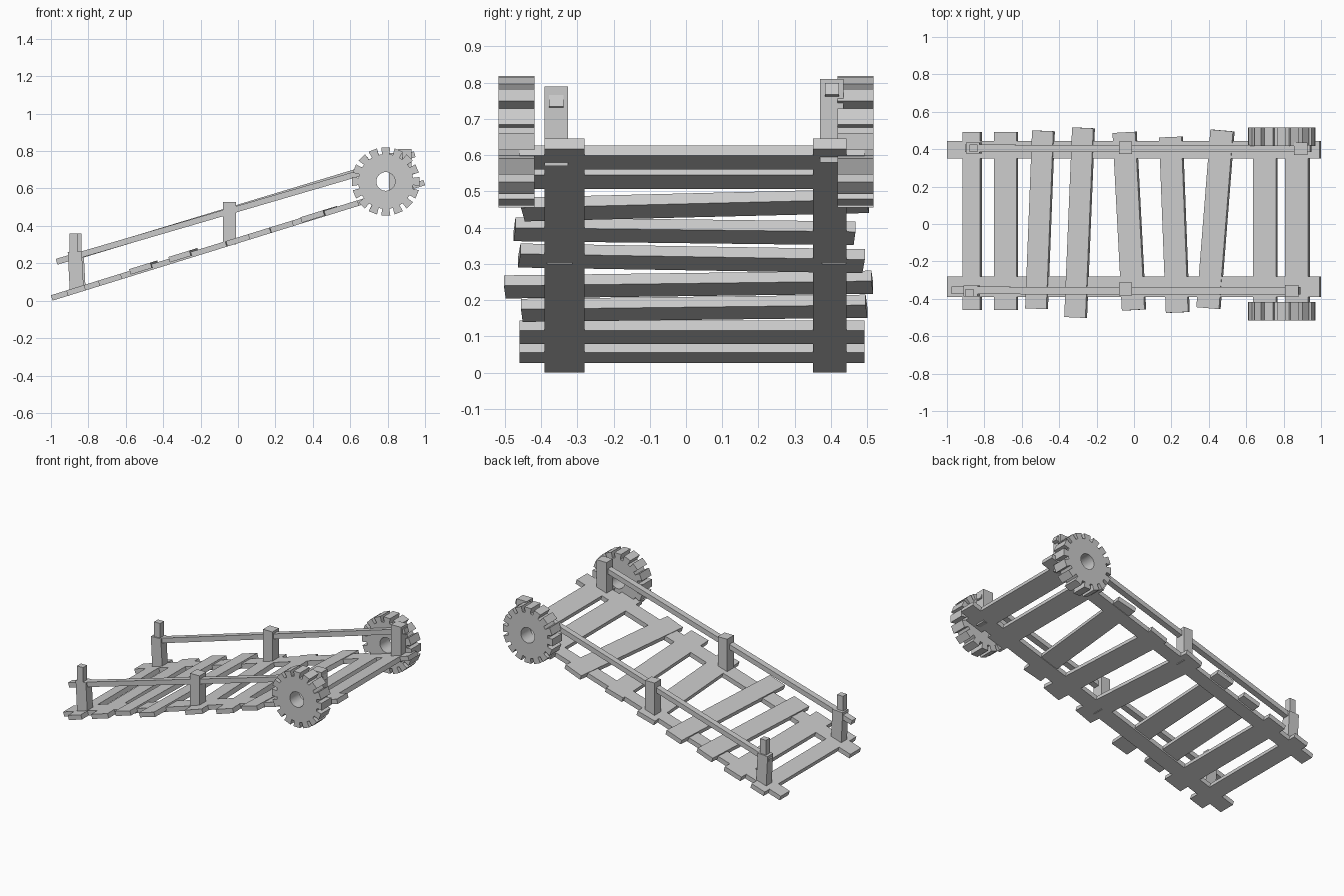
import bpy, bmesh
from math import sin, cos, tan, atan2, radians, pi, hypot
from mathutils import Matrix, Vector

if "Cube" in bpy.data.objects:
    bpy.data.objects.remove(bpy.data.objects["Cube"])

SLOPE = radians(17.2)
C = cos(SLOPE)
THICK = 0.03
TILT = Matrix.Rotation(-SLOPE, 4, 'Y')


def deck_z(x):
    return 0.323 + x * tan(SLOPE)


def finish(name, bm):
    bmesh.ops.recalc_face_normals(bm, faces=bm.faces)
    me = bpy.data.meshes.new(name)
    bm.to_mesh(me)
    bm.free()
    ob = bpy.data.objects.new(name, me)
    bpy.context.collection.objects.link(ob)
    return ob


def box(name, size, loc, rot=Matrix()):
    bm = bmesh.new()
    bmesh.ops.create_cube(bm, size=1, matrix=Matrix.Diagonal((*size, 1)))
    ob = finish(name, bm)
    ob.matrix_world = Matrix.Translation(loc) @ rot
    return ob


def post(name, x0, x1, y0, y1, z0, z1, lean=0):
    return box(name, (x1 - x0, y1 - y0, z1 - z0),
               ((x0 + x1) / 2, (y0 + y1) / 2, (z0 + z1) / 2),
               Matrix.Rotation(radians(lean), 4, 'Y'))


# Two long sloping beams
for name, y0, y1 in (("front_beam", -0.39, -0.28), ("back_beam", 0.35, 0.443)):
    box(name, (2.085, y1 - y0, THICK), (0, (y0 + y1) / 2, deck_z(0)), TILT)

# Crooked planks: x at back end, x at front end, back y, front y, width, lift
planks = [
    (-0.866, -0.866, 0.493, -0.459, 0.100, 0),
    (-0.684, -0.684, 0.493, -0.459, 0.125, 0),
    (-0.484, -0.521, 0.498, -0.453, 0.118, 0.01),
    (-0.270, -0.312, 0.514, -0.500, 0.118, 0.01),
    (-0.050, 0.000, 0.490, -0.460, 0.126, 0),
    (0.198, 0.234, 0.465, -0.473, 0.124, 0),
    (0.473, 0.398, 0.500, -0.450, 0.126, 0.004),
    (0.702, 0.702, 0.493, -0.459, 0.128, 0),
    (0.874, 0.874, 0.493, -0.459, 0.128, 0),
]
for i, (xb, xf, yb, yf, w, lift) in enumerate(planks):
    du, dy = (xb - xf) / C, yb - yf
    yaw = Matrix.Rotation(-atan2(du, dy), 4, 'Z')
    x = (xb + xf) / 2
    box(f"plank_{i + 1}", (w / C - 0.005, hypot(du, dy), THICK),
        (x, (yb + yf) / 2, deck_z(x) + lift), TILT @ yaw)

# Railing posts; the low-end posts carry a thinner stub
post("front_low_post", -0.905, -0.83, -0.388, -0.328, 0.055, 0.262, -3)
post("front_low_stub", -0.90, -0.857, -0.388, -0.347, 0.24, 0.358)
post("back_low_post", -0.893, -0.82, 0.377, 0.435, 0.055, 0.262, -3)
post("back_low_stub", -0.88, -0.837, 0.385, 0.425, 0.24, 0.358)
post("front_middle_post", -0.08, -0.012, -0.383, -0.313, 0.30, 0.527)
post("back_middle_post", -0.08, -0.012, 0.375, 0.441, 0.30, 0.527)
post("front_high_post", 0.806, 0.88, -0.39, -0.325, 0.57, 0.79)
post("back_high_post", 0.855, 0.928, 0.37, 0.435, 0.58, 0.81)


# Handrails
def rail(name, a, b, width):
    a, b = Vector(a), Vector(b)
    d = b - a
    pitch = Matrix.Rotation(-atan2(d.z, d.x), 4, 'Y')
    yaw = Matrix.Rotation(atan2(d.y, hypot(d.x, d.z)), 4, 'Z')
    box(name, (d.length, width, 0.032), (a + b) / 2, pitch @ yaw)


rail("front_rail", (-0.97, -0.355, 0.208), (0.885, -0.358, 0.75), 0.04)
rail("back_rail", (-0.90, 0.405, 0.225), (0.945, 0.403, 0.783), 0.038)


# Toothed wheels with an axle hole
def wheel(name, y0, y1, teeth=16, r_out=0.183, r_in=0.147, r_hole=0.05):
    bm = bmesh.new()
    cx, cz = 0.79, 0.6375
    step = 2 * pi / teeth
    rings = []
    for k in range(teeth):
        base = radians(15) + k * step
        for f, r in ((0, r_out), (0.67, r_out), (0.67, r_in), (1, r_in)):
            ang = base + f * step
            # hole points are spread evenly around the bore
            j = len(rings)
            hole = radians(15) + j * step / 4
            rings.append([bm.verts.new((cx + rr * cos(a), y, cz + rr * sin(a)))
                          for rr, a in ((r, ang), (r_hole, hole)) for y in (y0, y1)])
    for p, q in zip(rings, rings[1:] + rings[:1]):
        for a, b in ((0, 1), (1, 3), (3, 2), (2, 0)):
            bm.faces.new((p[a], p[b], q[b], q[a]))
    return finish(name, bm)


wheel("front_wheel", -0.517, -0.418)
wheel("back_wheel", 0.418, 0.517)
